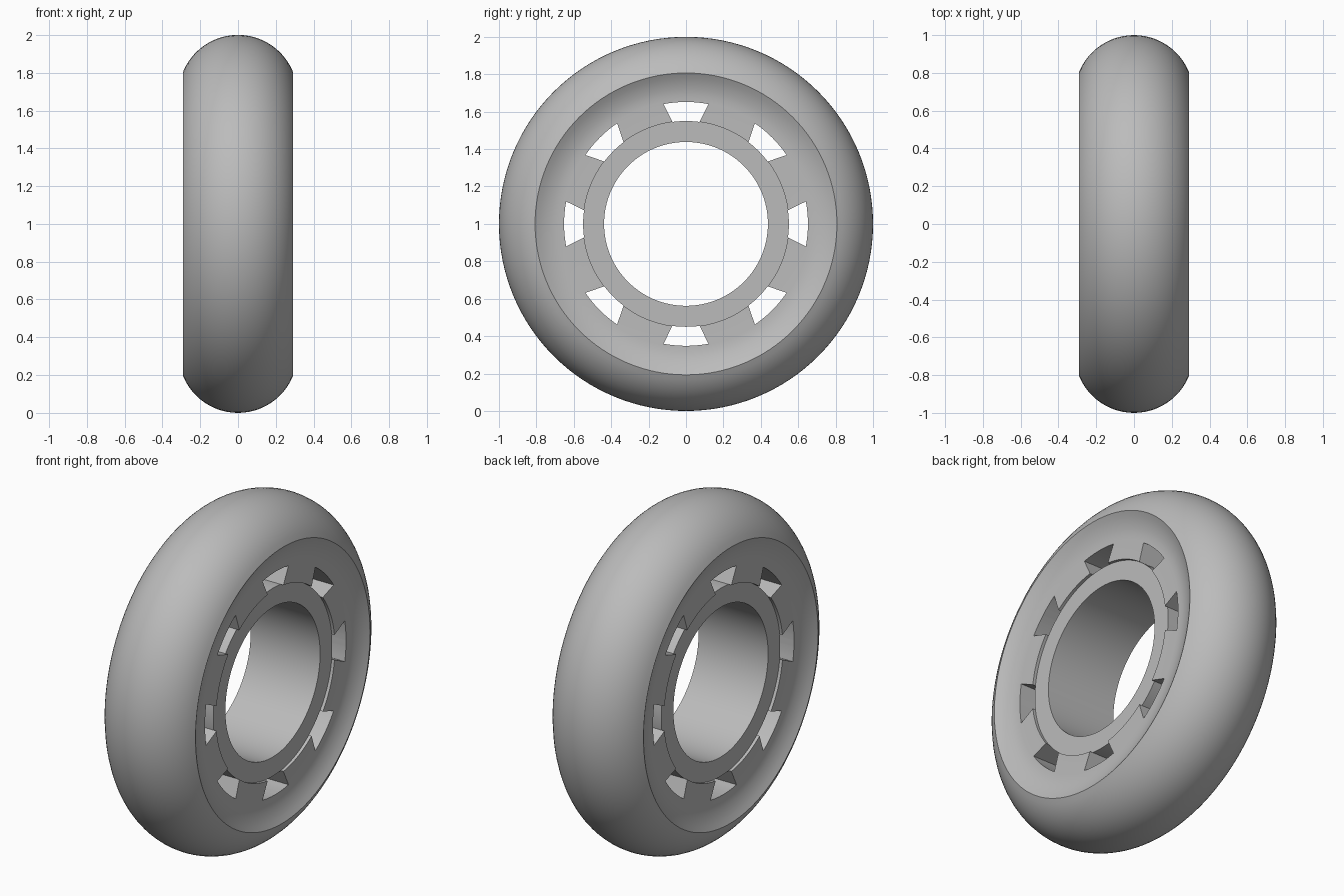
import bpy, bmesh, math
from mathutils import Matrix

cube = bpy.data.objects.get("Cube")
if cube:
    bpy.data.objects.remove(cube, do_unlink=True)

grey = bpy.data.materials.new("plain grey")
grey.use_nodes = True
colour = (0.5, 0.5, 0.5, 1)
grey.diffuse_color = colour
grey.node_tree.nodes["Principled BSDF"].inputs["Base Color"].default_value = colour

HALF, RIM, HUB = 0.29, 0.807, 0.55
SEGMENTS = 128


def add_object(name, bm):
    bmesh.ops.recalc_face_normals(bm, faces=bm.faces)
    mesh = bpy.data.meshes.new(name)
    bm.to_mesh(mesh)
    bm.free()
    mesh.materials.append(grey)
    obj = bpy.data.objects.new(name, mesh)
    bpy.context.collection.objects.link(obj)
    obj.location.z = 1
    return obj


def lathe(name, profile):
    """Revolve a closed (x, radius) profile around the x axis."""
    bm = bmesh.new()
    rings = []
    for i in range(SEGMENTS):
        a = math.tau * i / SEGMENTS
        rings.append([bm.verts.new((x, r * math.sin(a), r * math.cos(a))) for x, r in profile])
    n = len(profile)
    for i in range(SEGMENTS):
        a, b = rings[i], rings[(i + 1) % SEGMENTS]
        for j in range(n):
            k = (j + 1) % n
            bm.faces.new((a[j], a[k], b[k], b[j]))
    return add_object(name, bm)


def smooth(obj):
    bpy.ops.object.select_all(action="DESELECT")
    obj.select_set(True)
    bpy.context.view_layer.objects.active = obj
    bpy.ops.object.shade_smooth_by_angle(angle=math.radians(30))


# Tyre: circular tread arc closed by a cylinder against the core
sag = 1 - RIM
radius = (HALF ** 2 + sag ** 2) / (2 * sag)
spread = math.asin(HALF / radius)
arc = []
for i in range(25):
    t = spread * (i / 12 - 1)
    arc.append((radius * math.sin(t), 1 - radius + radius * math.cos(t)))
tyre = lathe("tyre", arc)

# Core: shallow dish on both sides
dish = [(HALF, RIM), (0.274, 0.78), (0.261, 0.75), (0.251, 0.72),
        (0.245, 0.69), (0.243, 0.66), (0.243, HUB)]
core = lathe("core", dish + [(-x, r) for x, r in reversed(dish)])

# Hub: plain ring set slightly below the core faces
hub = lathe("hub_ring", [(0.225, 0.438), (0.225, HUB), (-0.225, HUB), (-0.225, 0.438)])

# Eight wedge slots cut through the core
bm = bmesh.new()
outline = [(-0.068, 0.535)]
for i in range(7):
    a = math.radians(10.6) * (i / 3 - 1)
    outline.append((0.652 * math.sin(a), 0.652 * math.cos(a)))
outline.append((0.068, 0.535))
for k in range(8):
    turn = Matrix.Rotation(math.tau * k / 8, 4, "X")
    face = bm.faces.new([bm.verts.new(turn @ Matrix.Translation((-0.5, y, z)).translation)
                         for y, z in outline])
    moved = bmesh.ops.extrude_face_region(bm, geom=[face])["geom"]
    bmesh.ops.translate(bm, vec=(1, 0, 0),
                        verts=[v for v in moved if isinstance(v, bmesh.types.BMVert)])
cutter = add_object("slot_cutter", bm)
cutter.hide_render = True

cut = core.modifiers.new("slots", "BOOLEAN")
cut.operation = "DIFFERENCE"
cut.solver = "EXACT"
cut.object = cutter
bpy.ops.object.select_all(action="DESELECT")
bpy.context.view_layer.objects.active = core
core.select_set(True)
bpy.ops.object.modifier_apply(modifier=cut.name)
bpy.data.objects.remove(cutter, do_unlink=True)

for part in (tyre, core, hub):
    smooth(part)
